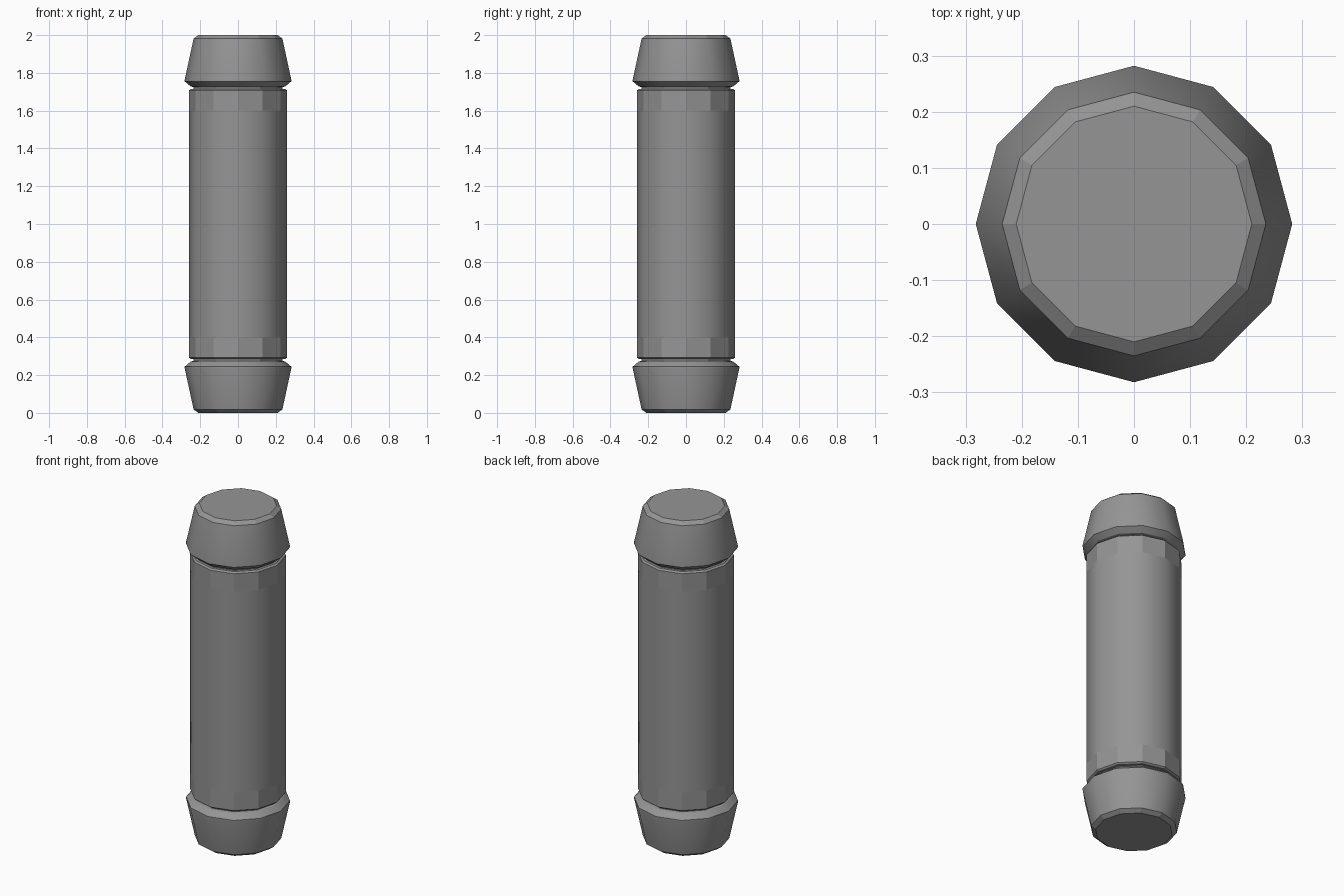
import bpy
import bmesh
from math import cos, sin, pi, radians

cube = bpy.data.objects.get("Cube")
if cube:
    bpy.data.objects.remove(cube, do_unlink=True)

SIDES = 12
HEIGHT = 2.0

grey = bpy.data.materials.new("mid grey")
grey.use_nodes = True
colour = (0.3, 0.3, 0.3, 1)
grey.diffuse_color = colour
grey.node_tree.nodes["Principled BSDF"].inputs["Base Color"].default_value = colour


def lathe(name, profile, smooth_bands):
    """Turn a (radius, height) profile, listed upwards, into a closed solid."""
    bm = bmesh.new()
    rings = [[bm.verts.new((r * cos(2 * pi * i / SIDES), r * sin(2 * pi * i / SIDES), z))
              for i in range(SIDES)] for r, z in profile]
    for band, (low, high) in enumerate(zip(rings, rings[1:])):
        for i in range(SIDES):
            j = (i + 1) % SIDES
            face = bm.faces.new((low[i], low[j], high[j], high[i]))
            face.smooth = band in smooth_bands
    bm.faces.new(rings[0][::-1])
    bm.faces.new(rings[-1])
    bm.normal_update()
    # Keep creases between bands crisp
    for edge in bm.edges:
        edge.smooth = edge.calc_face_angle(0) < radians(35)
    mesh = bpy.data.meshes.new(name)
    bm.to_mesh(mesh)
    bm.free()
    mesh.materials.append(grey)
    obj = bpy.data.objects.new(name, mesh)
    bpy.context.collection.objects.link(obj)
    return obj


def flipped(profile):
    return [(r, HEIGHT - z) for r, z in reversed(profile)]


# Long barrel: faceted end bands with a smooth middle
lower_half = [(0.25, 0.285), (0.26, 0.293), (0.26, 0.4)]
lathe("barrel", lower_half + flipped(lower_half), {2})

# Recessed necks and tapered end caps
cap = [(0.21, 0), (0.235, 0.018), (0.282, 0.235), (0.282, 0.245),
       (0.25, 0.272), (0.235, 0.275), (0.235, 0.3)]
lathe("bottom_cap", cap, {1, 2, 3})
lathe("top_cap", flipped(cap), {2, 3, 4})
